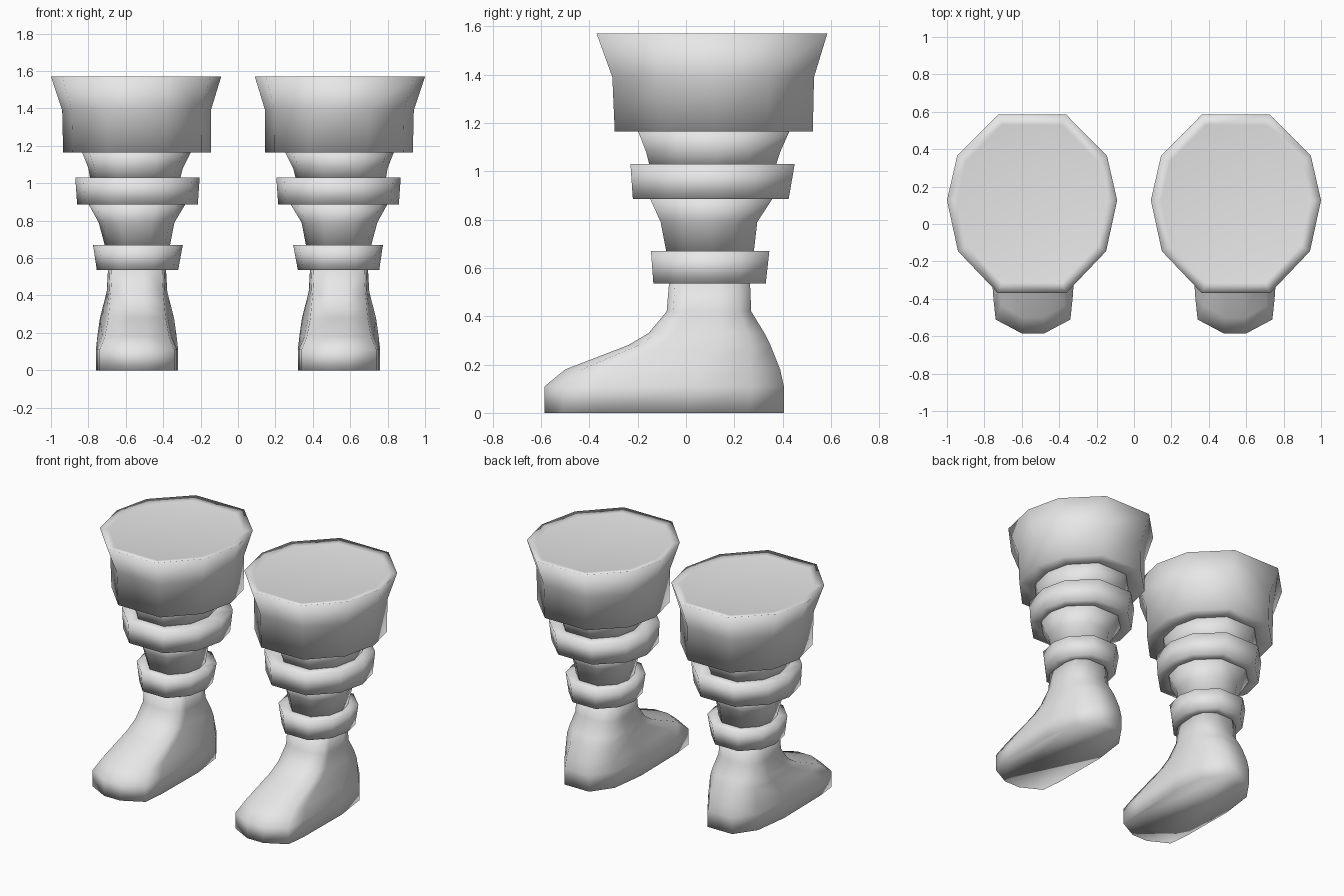
import bpy
import bmesh

if "Cube" in bpy.data.objects:
    bpy.data.objects.remove(bpy.data.objects["Cube"])

grey = bpy.data.materials.new("plain grey")
grey.diffuse_color = (0.8, 0.8, 0.8, 1)
grey.use_nodes = True
grey.node_tree.nodes["Principled BSDF"].inputs["Base Color"].default_value = grey.diffuse_color

# Ten-sided leg outline, with flat front and back
HALF = [(0.4, -1), (0.87, -0.53), (1, 0.04), (0.88, 0.54), (0.4, 1)]
LEG = HALF + [(-x, y) for x, y in reversed(HALF)]


def leg_ring(z, x0, x1, y0, y1):
    cx, cy, rx, ry = (x0 + x1) / 2, (y0 + y1) / 2, (x1 - x0) / 2, (y1 - y0) / 2
    return [(cx + rx * x, cy + ry * y, z) for x, y in LEG]


def foot_ring(z, front, back, w_front, w_back):
    """Twelve-sided shoe outline: blunt toe, round heel."""
    length = back - front
    half = [(0.28 * w_front, 0), (0.93 * w_front, 0.075), (w_front, 0.22),
            (w_back, 0.62), (0.86 * w_back, 0.86), (0.42 * w_back, 1)]
    side = [(x, front + length * t) for x, t in half]
    return [(0.54 + x, y, z) for x, y in side] + \
           [(0.54 - x, y, z) for x, y in reversed(side)]


def loft(name, rings):
    """Skin the rings, close both ends and mirror to the other leg."""
    bm = bmesh.new()
    loops = [[bm.verts.new(p) for p in ring] for ring in rings]
    n = len(loops[0])
    for a, b in zip(loops, loops[1:]):
        for i in range(n):
            j = (i + 1) % n
            bm.faces.new((a[i], a[j], b[j], b[i]))
    bm.faces.new(loops[0][::-1])
    bm.faces.new(loops[-1])
    bmesh.ops.recalc_face_normals(bm, faces=bm.faces)
    for f in bm.faces:
        f.smooth = True
    mesh = bpy.data.meshes.new(name)
    bm.to_mesh(mesh)
    bm.free()
    mesh.materials.append(grey)
    ob = bpy.data.objects.new(name, mesh)
    bpy.context.collection.objects.link(ob)
    ob.modifiers.new("other leg", 'MIRROR').use_mirror_merge = False
    return ob


# Flared cuff with an inset top
loft("cuff", [
    leg_ring(1.165, 0.25, 0.83, -0.20, 0.43),
    leg_ring(1.165, 0.145, 0.935, -0.295, 0.525),
    leg_ring(1.39, 0.145, 0.94, -0.305, 0.53),
    leg_ring(1.57, 0.09, 1.00, -0.37, 0.585),
    leg_ring(1.56, 0.145, 0.945, -0.315, 0.53)])

# Tapered leg sections between the bands
loft("upper_calf", [
    leg_ring(1.02, 0.31, 0.79, -0.15, 0.37),
    leg_ring(1.08, 0.295, 0.80, -0.165, 0.39),
    leg_ring(1.17, 0.25, 0.835, -0.20, 0.43)])
loft("lower_calf", [
    leg_ring(0.66, 0.365, 0.71, -0.08, 0.28),
    leg_ring(0.79, 0.34, 0.745, -0.105, 0.295),
    leg_ring(0.89, 0.28, 0.80, -0.15, 0.36)])

# Two thick bands around the leg
loft("upper_band", [
    leg_ring(0.885, 0.28, 0.80, -0.15, 0.36),
    leg_ring(0.885, 0.215, 0.86, -0.22, 0.425),
    leg_ring(1.03, 0.205, 0.87, -0.23, 0.45),
    leg_ring(1.03, 0.31, 0.79, -0.15, 0.37)])
loft("ankle_band", [
    leg_ring(0.535, 0.38, 0.69, -0.07, 0.265),
    leg_ring(0.535, 0.32, 0.755, -0.135, 0.33),
    leg_ring(0.67, 0.295, 0.775, -0.145, 0.345),
    leg_ring(0.67, 0.365, 0.71, -0.08, 0.28)])

# Shoe, stacked from the sole to the ankle
loft("foot", [
    foot_ring(0.00, -0.585, 0.405, 0.215, 0.22),
    foot_ring(0.11, -0.585, 0.405, 0.215, 0.22),
    foot_ring(0.18, -0.50, 0.39, 0.185, 0.212),
    foot_ring(0.28, -0.24, 0.35, 0.165, 0.198),
    foot_ring(0.33, -0.155, 0.325, 0.16, 0.185),
    foot_ring(0.42, -0.08, 0.27, 0.15, 0.162),
    foot_ring(0.54, -0.07, 0.265, 0.145, 0.155)])
